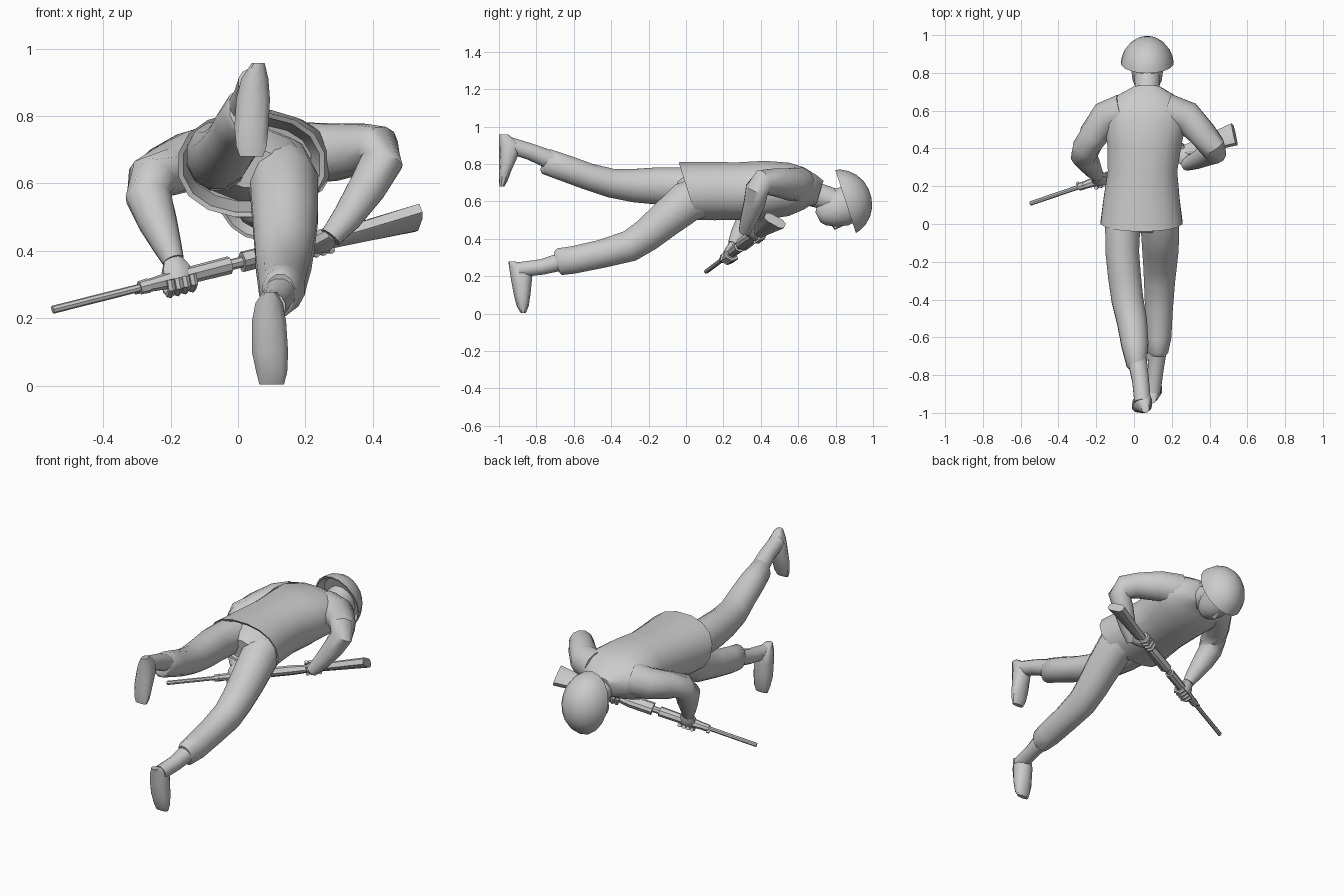
import bpy, bmesh, math
from mathutils import Vector

grey = bpy.data.materials.new("plain_grey")
grey.diffuse_color = (0.6, 0.6, 0.6, 1)
X, Y, Z = Vector((1, 0, 0)), Vector((0, 1, 0)), Vector((0, 0, 1))


def loft(name, rings, ref=X, n=12, tangents=None, power=1.0, angle=45):
    """Skin rings of (centre, half width along ref, half height) and cap both ends."""
    bm = bmesh.new()
    pts = [Vector(r[0]) for r in rings]
    loops = []
    for i, (c, a, b) in enumerate(rings):
        t = pts[min(i + 1, len(pts) - 1)] - pts[max(i - 1, 0)]
        if tangents:
            t = Vector(tangents[min(i, len(tangents) - 1)])
        t.normalize()
        u = (ref - t * t.dot(ref)).normalized()
        v = t.cross(u)
        loop = []
        for k in range(n):
            f = 2 * math.pi * (k + 0.5) / n
            cs, sn = math.cos(f), math.sin(f)
            cs = math.copysign(abs(cs) ** power, cs)
            sn = math.copysign(abs(sn) ** power, sn)
            loop.append(bm.verts.new(pts[i] + u * cs * a + v * sn * b))
        loops.append(loop)
    for p, q in zip(loops, loops[1:]):
        for k in range(n):
            bm.faces.new((p[k], p[(k + 1) % n], q[(k + 1) % n], q[k]))
    bm.faces.new(loops[0][::-1])
    bm.faces.new(loops[-1])
    bmesh.ops.recalc_face_normals(bm, faces=bm.faces)
    me = bpy.data.meshes.new(name)
    bm.to_mesh(me)
    bm.free()
    ob = bpy.data.objects.new(name, me)
    bpy.context.collection.objects.link(ob)
    me.materials.append(grey)
    bpy.ops.object.select_all(action='DESELECT')
    bpy.context.view_layer.objects.active = ob
    ob.select_set(True)
    bpy.ops.object.shade_smooth_by_angle(angle=math.radians(angle))
    return ob


def tube(name, rows, **kw):
    """Round loft from rows of x, y, z, radius."""
    return loft(name, [((x, y, z), r, r) for x, y, z, r in rows], **kw)


# Tunic: tucked-in hem, waist, chest, shoulders, collar
hem = (0, 0.95, 0.3)
loft("tunic", [((0.04, 0.13, 0.66), 0.18, 0.12), ((0.04, 0.015, 0.655), 0.205, 0.15),
               ((0.04, 0.01, 0.655), 0.22, 0.165), ((0.04, 0.13, 0.655), 0.205, 0.16),
               ((0.045, 0.28, 0.655), 0.187, 0.157), ((0.055, 0.42, 0.66), 0.2, 0.16),
               ((0.06, 0.55, 0.665), 0.225, 0.145), ((0.062, 0.63, 0.67), 0.22, 0.115),
               ((0.065, 0.68, 0.66), 0.15, 0.085), ((0.068, 0.715, 0.645), 0.085, 0.07)],
     n=16, tangents=[hem, hem, hem, (0, 1, 0.15), Y, Y, Y, Y, (0, 1, -0.2), (0, 1, -0.3)], power=0.9)

# Neck and face, looking down
tube("neck", [(0.068, 0.64, 0.65, 0.07), (0.07, 0.73, 0.625, 0.068), (0.07, 0.82, 0.59, 0.07)])
loft("head", [((0.07, 0.705, 0.515), 0.03, 0.03), ((0.07, 0.725, 0.525), 0.06, 0.06),
              ((0.07, 0.77, 0.545), 0.08, 0.09), ((0.07, 0.83, 0.57), 0.088, 0.108),
              ((0.07, 0.90, 0.595), 0.085, 0.1)])
loft("nose", [((0.07, 0.835, 0.48), 0.012, 0.012), ((0.07, 0.795, 0.462), 0.017, 0.014),
              ((0.07, 0.785, 0.48), 0.012, 0.01)], n=6)

# Helmet: open rim and dome along its tilted axis
axis = Vector((0, 0.95, 0.31)).normalized()
loft("helmet", [(Vector((0.07, 0.853, 0.6)) + axis * s, a, b) for s, a, b in
                [(0.04, 0.11, 0.14), (0.0, 0.133, 0.168), (0.0, 0.141, 0.178), (0.03, 0.135, 0.169),
                 (0.065, 0.121, 0.15), (0.1, 0.094, 0.117), (0.125, 0.06, 0.075), (0.138, 0.02, 0.025)]],
     n=18, tangents=[axis])

# Sleeves, bent at the elbow
tube("right_sleeve", [(0.17, 0.60, 0.69, 0.095), (0.28, 0.565, 0.692, 0.088), (0.365, 0.475, 0.703, 0.076),
                      (0.415, 0.41, 0.703, 0.07), (0.427, 0.38, 0.665, 0.064), (0.385, 0.365, 0.59, 0.058),
                      (0.325, 0.335, 0.5, 0.046), (0.275, 0.315, 0.44, 0.034)], ref=Y)
tube("left_sleeve", [(-0.06, 0.59, 0.68, 0.1), (-0.145, 0.565, 0.665, 0.09), (-0.215, 0.47, 0.638, 0.078),
                     (-0.255, 0.40, 0.615, 0.074), (-0.265, 0.36, 0.56, 0.07), (-0.24, 0.325, 0.49, 0.06),
                     (-0.212, 0.28, 0.42, 0.045), (-0.192, 0.255, 0.37, 0.033)], ref=Y)

# Trouser legs with shin ends closed at the cuff
loft("right_trouser_leg", [((0.12, 0.12, 0.64), 0.1, 0.11), ((0.137, 0.0, 0.595), 0.105, 0.115),
                           ((0.14, -0.12, 0.495), 0.1, 0.1), ((0.138, -0.21, 0.42), 0.092, 0.092),
                           ((0.135, -0.3, 0.362), 0.085, 0.087), ((0.132, -0.45, 0.32), 0.076, 0.078),
                           ((0.13, -0.6, 0.288), 0.07, 0.076), ((0.127, -0.675, 0.278), 0.056, 0.075),
                           ((0.126, -0.69, 0.274), 0.045, 0.06)])
loft("left_trouser_leg", [((-0.03, 0.12, 0.69), 0.11, 0.1), ((-0.06, 0.0, 0.68), 0.097, 0.105),
                          ((-0.062, -0.15, 0.683), 0.092, 0.103), ((-0.05, -0.28, 0.685), 0.09, 0.092),
                          ((-0.035, -0.4, 0.698), 0.087, 0.08), ((-0.01, -0.52, 0.732), 0.082, 0.074),
                          ((0.005, -0.64, 0.776), 0.074, 0.074), ((0.015, -0.745, 0.813), 0.056, 0.072),
                          ((0.018, -0.758, 0.817), 0.045, 0.058)])
# Seat between the legs, inside the hem
loft("seat", [((0.04, 0.14, 0.66), 0.16, 0.11), ((0.04, 0.03, 0.655), 0.16, 0.11),
              ((0.04, -0.04, 0.645), 0.09, 0.06)])

# Ankles and boots with the toes hanging down
tube("right_ankle", [(0.126, -0.66, 0.28, 0.05), (0.115, -0.77, 0.25, 0.043), (0.1, -0.89, 0.235, 0.042)])
tube("left_ankle", [(0.017, -0.72, 0.82, 0.052), (0.035, -0.83, 0.865, 0.046), (0.045, -0.94, 0.9, 0.045)])
loft("right_boot", [((0.095, -0.93, 0.278), 0.022, 0.02), ((0.092, -0.885, 0.245), 0.042, 0.06),
                    ((0.092, -0.88, 0.19), 0.053, 0.057), ((0.095, -0.876, 0.10), 0.056, 0.044),
                    ((0.1, -0.873, 0.04), 0.048, 0.032), ((0.1, -0.87, 0.003), 0.038, 0.013)],
     n=10, power=0.85, tangents=[-Z])
loft("left_boot", [((0.06, -0.975, 0.957), 0.02, 0.025), ((0.05, -0.943, 0.91), 0.042, 0.057),
                   ((0.045, -0.947, 0.85), 0.052, 0.052), ((0.04, -0.966, 0.77), 0.053, 0.034),
                   ((0.04, -0.977, 0.71), 0.047, 0.023), ((0.04, -0.984, 0.68), 0.036, 0.013)],
     n=10, power=0.85, tangents=[-Z])

# Rifle along one line; "up" is the tall axis of the stock
muzzle = Vector((-0.55, 0.108, 0.225))
aim = Vector((1.09, 0.37, 0.275)).normalized()
up = Vector((0.02, -0.11, 0.06))
up = (up - aim * up.dot(aim)).normalized()


def gun(name, rows, n=8, power=1.0, shift=0.0):
    """Loft along the rifle from rows of distance, half height, half thickness."""
    return loft(name, [(muzzle + aim * t + up * shift, h, w) for t, h, w in rows],
                ref=up, n=n, power=power, tangents=[aim], angle=30)


gun("barrel", [(0, 0.012, 0.012), (0.32, 0.012, 0.012)])
gun("barrel_band", [(0.28, 0.02, 0.02), (0.31, 0.022, 0.022)])
gun("handguard", [(0.3, 0.02, 0.018), (0.37, 0.026, 0.024), (0.57, 0.03, 0.026)])
gun("gas_tube", [(0.56, 0.018, 0.016), (0.62, 0.018, 0.016)])
gun("receiver", [(0.61, 0.036, 0.026), (0.74, 0.036, 0.026), (0.82, 0.026, 0.022)], power=0.7)
gun("stock", [(0.81, 0.026, 0.02), (0.9, 0.032, 0.022), (1.0, 0.042, 0.024), (1.175, 0.064, 0.026)], power=0.6)
gun("front_sight", [(0.27, 0.014, 0.006), (0.285, 0.016, 0.006)], n=4, shift=-0.02)


# Hands: palm plus four fingers curled around the rifle
def hand(name, wrist, t):
    grip = muzzle + aim * t
    w = Vector(wrist)
    mid = (w * 0.45 + grip * 0.55)
    loft(name + "_palm", [(w, 0.026, 0.024), (mid, 0.045, 0.032), (grip, 0.046, 0.036),
                          (grip + (grip - w).normalized() * 0.04, 0.034, 0.022)], ref=aim, n=8)
    side = (grip - w).cross(aim).normalized()
    out = (grip - w).normalized()
    for i in range(4):
        c = grip + aim * (0.024 * i - 0.036)
        path = [c + out * 0.01 + side * 0.03, c + out * 0.036 + side * 0.02,
                c + out * 0.04 - side * 0.012, c + out * 0.015 - side * 0.036]
        loft(f"{name}_finger_{i + 1}", [(p, 0.012, 0.011) for p in path], ref=aim, n=6)


hand("right_hand", (0.285, 0.32, 0.452), 0.86)
hand("left_hand", (-0.195, 0.258, 0.38), 0.405)
